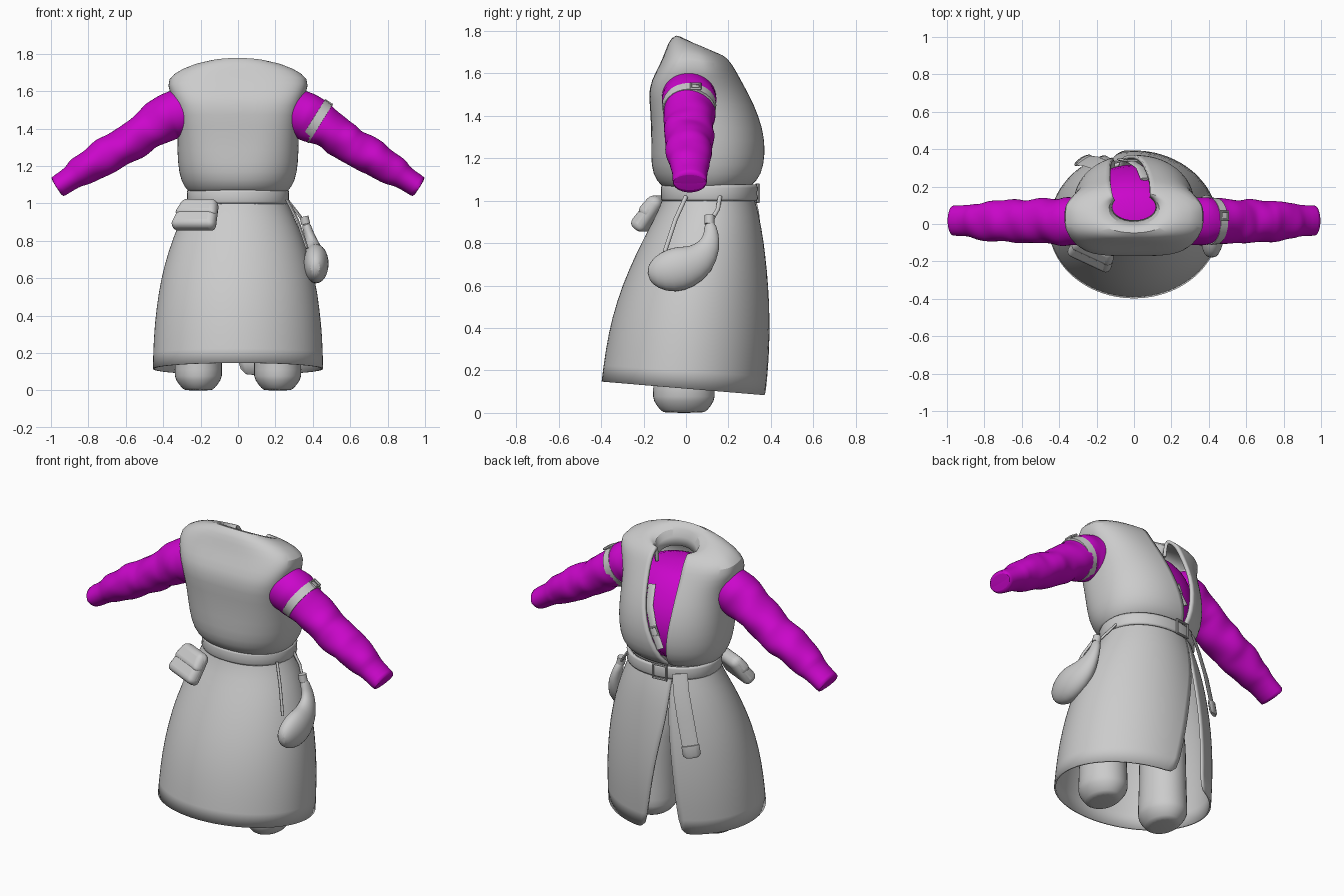
import bpy, bmesh, math, random
from mathutils import Vector, Matrix

if "Cube" in bpy.data.objects:
    bpy.data.objects.remove(bpy.data.objects["Cube"])

random.seed(4)


def material(name, col):
    m = bpy.data.materials.new(name)
    m.diffuse_color = (*col, 1)
    m.use_nodes = True
    m.node_tree.nodes["Principled BSDF"].inputs["Base Color"].default_value = m.diffuse_color
    return m


GREY = material("grey cloth", (0.6, 0.6, 0.6))
PURPLE = material("magenta cloth", (0.6, 0.002, 0.6))


def finish(ob, mat, subsurf=0, thick=0, angle=50):
    ob.data.materials.clear()
    ob.data.materials.append(mat)
    if subsurf:
        ss = ob.modifiers.new("smooth", "SUBSURF")
        ss.levels = ss.render_levels = subsurf
    if thick:
        so = ob.modifiers.new("thickness", "SOLIDIFY")
        so.thickness = thick
        so.offset = -1
    bpy.ops.object.select_all(action="DESELECT")
    bpy.context.view_layer.objects.active = ob
    ob.select_set(True)
    bpy.ops.object.shade_smooth_by_angle(angle=math.radians(angle))
    return ob


def loft(name, rings, mat, closed=True, caps=False, **kw):
    """Skin a list of equally long point rings."""
    bm = bmesh.new()
    vs = [[bm.verts.new(p) for p in r] for r in rings]
    n = len(vs[0])
    for a, b in zip(vs, vs[1:]):
        for j in range(n if closed else n - 1):
            k = (j + 1) % n
            bm.faces.new((a[j], a[k], b[k], b[j]))
    if caps:
        bm.faces.new(vs[0][::-1])
        bm.faces.new(vs[-1])
        bmesh.ops.recalc_face_normals(bm, faces=bm.faces)
    me = bpy.data.meshes.new(name)
    bm.to_mesh(me)
    bm.free()
    ob = bpy.data.objects.new(name, me)
    bpy.context.collection.objects.link(ob)
    return finish(ob, mat, **kw)


def hoop(zf, zb, yf, yb, rx, n=2, gap=None, nb=2.1, seg=40):
    """Body ring from z/y at the front to z/y at the back; gap = x of the two edges at +y."""
    lo, hi = -math.pi, math.pi
    if gap:
        lo, hi = [k * math.pi - math.copysign(math.asin(min(1, abs(g) / rx) ** (nb / 2)), g)
                  for k, g in zip((-1, 1), gap)]
    pts = []
    for i in range(seg + bool(gap)):
        a = lo + (hi - lo) * i / seg
        s, c = math.sin(a), math.cos(a)
        e = n if c > 0 else nb
        x = rx * math.copysign(abs(s) ** (2 / e), s)
        y = (yf + yb) / 2 - (yb - yf) / 2 * math.copysign(abs(c) ** (2 / e), c)
        pts.append((x, y, zf + (zb - zf) * (y - yf) / (yb - yf)))
    return pts


def tube(name, path, mat, ref=(0, 1, 0), seg=16, wrinkle=None, **kw):
    """Sweep ellipses along (point, radius across, radius along ref)."""
    pts = [Vector(p[0]) for p in path]
    rings = []
    for i, (_, ra, rb) in enumerate(path):
        t = (pts[min(i + 1, len(pts) - 1)] - pts[max(i - 1, 0)]).normalized()
        v = Vector(ref)
        v = (v - t * v.dot(t)).normalized()
        u = t.cross(v)
        ring = []
        for j in range(seg):
            a = 2 * math.pi * j / seg
            f = wrinkle(i, a) if wrinkle else 1
            ring.append(pts[i] + (u * math.cos(a) * ra + v * math.sin(a) * rb) * f)
        rings.append(ring)
    return loft(name, rings, mat, caps=True, **kw)


def sample(keys, t):
    """Linear interpolation through rows of numbers."""
    f = t * (len(keys) - 1)
    i = min(int(f), len(keys) - 2)
    return [a + (b - a) * (f - i) for a, b in zip(keys[i], keys[i + 1])]


def buckle(name, loc, rot, size):
    bpy.ops.mesh.primitive_torus_add(major_segments=4, minor_segments=6, location=loc,
                                     rotation=rot, major_radius=size, minor_radius=0.008)
    ob = bpy.context.object
    ob.name = name
    ob.data.transform(Matrix.Rotation(math.pi / 4, 4, "Z"))
    finish(ob, GREY, angle=30)


# sleeveless vest, flat at the sides, open in a slanted V at +y, rolled in at the collar
vest = [(1.06, 1.06, -.10, .29, .26, 2.2, (-.10, -.09)), (1.09, 1.09, -.14, .335, .29, 2.2, (-.105, -.08)),
        (1.16, 1.16, -.167, .37, .318, 2.4, (-.11, -.055)), (1.28, 1.28, -.163, .375, .326, 2.8, (-.12, 0)),
        (1.42, 1.40, -.167, .345, .324, 3.4, (-.13, .045)), (1.53, 1.50, -.18, .30, .335, 3.8, (-.13, .065)),
        (1.61, 1.58, -.14, .255, .368, 3.8, (-.13, .08)), (1.68, 1.645, -.105, .22, .382, 3.2, (-.125, .085)),
        (1.745, 1.675, -.085, .19, .31, 2.5, (-.12, .085)), (1.79, 1.69, -.05, .17, .2, 2, (-.115, .085)),
        (1.76, 1.67, .0, .165, .125, 2, (-.105, .085)), (1.66, 1.58, .02, .16, .115, 2, (-.1, .08))]
loft("vest", [hoop(*r) for r in vest], GREY, closed=False, thick=.018, subsurf=1)

# undershirt seen through the opening
shirt = [(1.05, 1.05, -.08, .26, .23), (1.2, 1.2, -.12, .325, .28), (1.35, 1.35, -.12, .315, .28),
         (1.48, 1.45, -.12, .265, .27), (1.57, 1.53, -.10, .21, .24), (1.61, 1.58, -.04, .14, .14)]
loft("undershirt", [hoop(*r) for r in shirt], PURPLE, caps=True, subsurf=1)

# belt and skirt with an off-centre slit at +y
loft("belt", [hoop(z, z, -.113 - d, .333 + d, .268 + d, 2.1)
              for z, d in ((.998, 0), (1.01, .006), (1.035, .004), (1.06, .006), (1.075, 0))],
     GREY, thick=.02)
skirt = [(.148, .083, -.399, .375, .457, 2, (-.2, .01)), (.3, .26, -.38, .392, .453, 2, (-.185, -.02)),
         (.45, .43, -.35, .397, .438, 2, (-.17, -.05)), (.6, .6, -.302, .39, .413, 2, (-.15, -.08)),
         (.75, .75, -.237, .375, .372, 2, (-.13, -.11)), (.88, .88, -.17, .356, .323, 2, (-.12, -.118)),
         (.97, .97, -.122, .335, .28, 2, (-.12, -.119)), (1.05, 1.05, -.10, .31, .25, 2, (-.12, -.119))]
loft("skirt", [hoop(*r, nb=2) for r in skirt], GREY, closed=False, thick=.01, subsurf=1)

# wrinkled sleeves with plain narrow cuffs, and blunt legs
arm = [(.25, 1.50, .13, .13), (.37, 1.465, .13, .13), (.49, 1.39, .106, .12),
       (.61, 1.305, .1, .117), (.73, 1.24, .098, .112), (.86, 1.16, .078, .095)]
leg = [(0, .07, .09), (.006, .085, .11), (.06, .128, .15), (.09, .131, .15), (.25, .125, .14),
       (.5, .125, .14), (.68, .11, .12)]
N = 26
for side, s in (("left", -1), ("right", 1)):
    path = []
    for i in range(N):
        x, z, a, b = sample(arm, i / (N - 1))
        path.append(((s * x, .015, z), a, b))
    for x, z, a, b in ((.88, 1.143, .063, .084), (.964, 1.089, .062, .082), (.97, 1.085, .061, .081),
                       (.972, 1.084, .05, .07), (.945, 1.10, .046, .064)):
        path.append(((s * x, .018, z), a, b))
    jit = [random.uniform(-.04, .035) for _ in path]
    ph = [random.uniform(0, 6.3) for _ in range(3)]

    def folds(i, a):
        if i < 5 or i >= N:
            return 1
        return (1 + jit[i] * math.sin(a + i * .35 + ph[0]) + .03 * math.sin(i * 1.1 + 2 * a + ph[1])
                + .03 * math.sin(i * .7 - 3 * a + ph[2]))

    tube(side + "_sleeve", path, PURPLE, seg=20, wrinkle=folds, subsurf=1)
    tube(side + "_leg", [((s * .212, -.01, z), a, b) for z, a, b in leg], GREY, subsurf=1)

# band round the right upper arm
axis = Vector((.85, 0, -.53)).normalized()
c = Vector((.42, .015, 1.437))
tube("arm_band", [(c + axis * d, r, r + .004) for d, r in
                  ((-.026, .105), (-.024, .124), (.024, .12), (.026, .1))], GREY, seg=28)
buckle("arm_buckle", c + Vector((.064, .03, .102)), (0, .56, 0), .03)

# rounded pouch on the front left of the belt, with a thin flap
turn = Matrix.Rotation(math.radians(-25), 4, "Z") @ Matrix.Rotation(math.radians(-36), 4, "X")
for name, size, off, r in (("pouch", (.26, .085, .185), (0, 0, 0), .04),
                           ("pouch_flap", (.25, .08, .11), (0, -.007, .036), .036)):
    bpy.ops.mesh.primitive_cube_add(size=1)
    ob = bpy.context.object
    ob.name = name
    for v in ob.data.vertices:
        k = .8 if v.co.z > 0 else 1
        v.co = Vector((v.co.x * size[0] * k, v.co.y * size[1] * k, v.co.z * size[2])) + Vector(off)
    ob.data.transform(Matrix.Translation((-.22, -.148, .94)) @ turn)
    bv = ob.modifiers.new("round", "BEVEL")
    bv.width = r
    bv.segments = 4
    finish(ob, GREY)

# curved gourd hung at the right hip, with stopper and cords
gourd = [(.36, .11, .90, .026), (.375, .12, .85, .034), (.395, .115, .79, .052),
         (.408, .07, .722, .083), (.418, 0, .687, .106), (.418, -.07, .668, .107),
         (.415, -.14, .662, .08), (.412, -.182, .658, .03)]
tube("gourd", [((x, y, z), r, max(r * .65, .025)) for x, y, z, r in gourd], GREY,
     ref=(1, 0, 0), subsurf=1)
tube("gourd_stopper", [((.362, .11, .89), .024, .024), ((.353, .11, .93), .024, .024)], GREY)
for i, p in enumerate((((.262, 0, 1.02), (.318, -.05, .91), (.37, -.1, .76)),
                       ((.262, .16, 1.02), (.31, .15, .96), (.355, .115, .9)))):
    tube("gourd_cord_%d" % (i + 1), [(q, .010, .008) for q in p], GREY, ref=(1, 0, 0), seg=8)

# belt buckle, hanging belt end with its tip, chest strap with buckle
face = (-.55, .83, 0)
buckle("belt_buckle", (-.06, .338, 1.035), (math.pi / 2, 0, .1), .058)
tube("belt_end", [((-.17, .30, 1.04), .042, .006), ((-.19, .32, .95), .044, .006),
                  ((-.23, .335, .8), .046, .006), ((-.27, .34, .63), .046, .006)], GREY, ref=face, seg=12)
tube("belt_tip", [((-.267, .34, .645), .05, .016), ((-.278, .34, .59), .05, .016),
                  ((-.281, .34, .575), .034, .01)], GREY, ref=face, seg=12)
tube("chest_strap", [((.06, .24, 1.5), .026, .008), ((.035, .30, 1.4), .026, .008),
                     ((-.015, .333, 1.28), .026, .008), ((-.07, .345, 1.18), .026, .008)], GREY, seg=10)
buckle("chest_buckle", (-.02, .338, 1.27), (math.pi / 2, .4, 0), .035)
